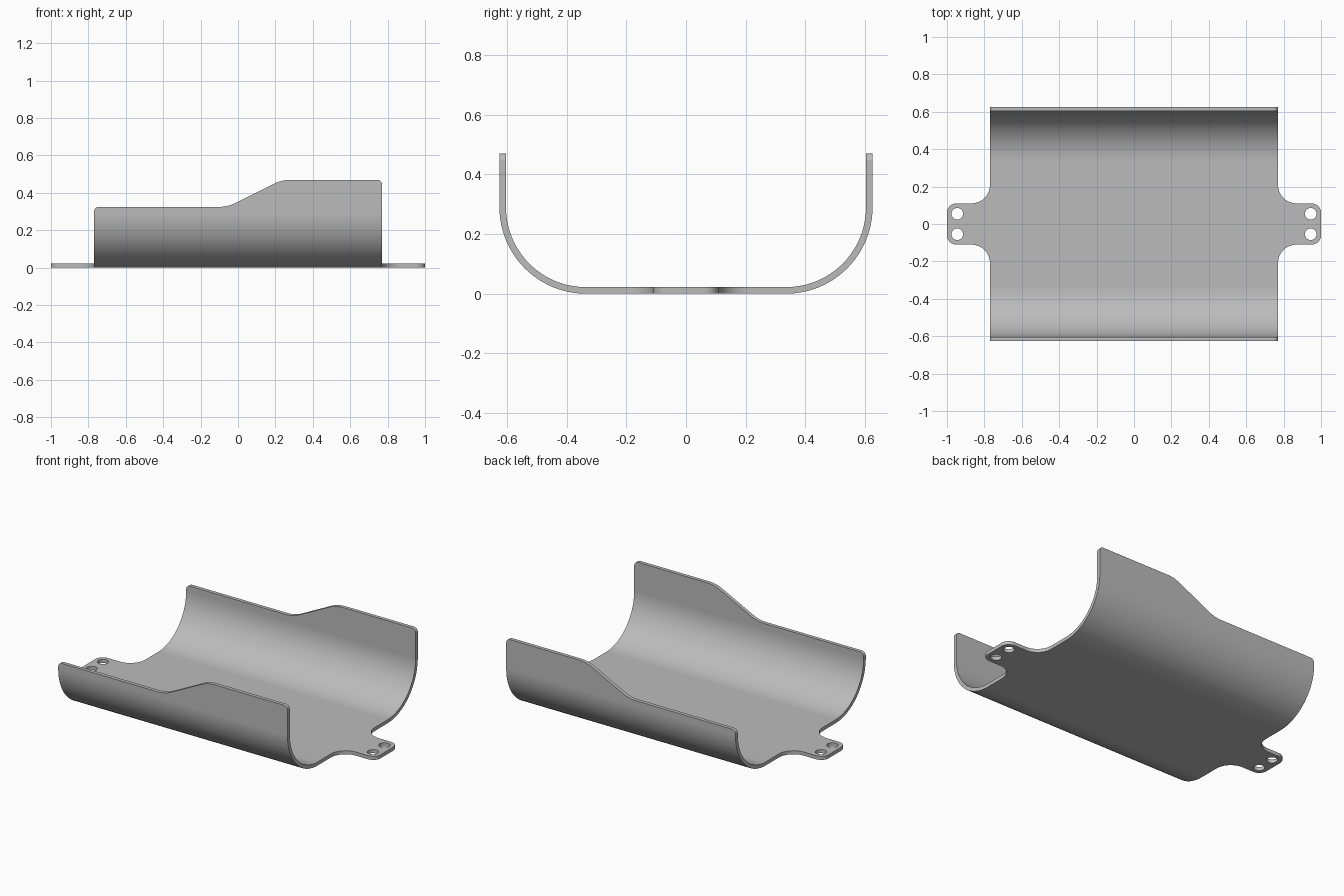
import bpy, bmesh, math
from mathutils import Vector

cube = bpy.data.objects.get("Cube")
if cube:
    bpy.data.objects.remove(cube, do_unlink=True)

metal = bpy.data.materials.new("grey metal")
metal.use_nodes = True
GREY = (0.5, 0.5, 0.5, 1)
metal.diffuse_color = GREY
metal.node_tree.nodes["Principled BSDF"].inputs["Base Color"].default_value = GREY


def rounded(corners, steps=10):
    """Outline from (u, v, radius) corners, each filleted by its radius."""
    out = []
    for i, (u, v, r) in enumerate(corners):
        p = Vector((u, v))
        if r == 0:
            out.append(p)
            continue
        a = (Vector(corners[i - 1][:2]) - p).normalized()
        b = (Vector(corners[(i + 1) % len(corners)][:2]) - p).normalized()
        half = a.angle(b) / 2
        centre = p + (a + b).normalized() * r / math.sin(half)
        start = p + a * r / math.tan(half) - centre
        sweep = start.angle_signed(p + b * r / math.tan(half) - centre)
        for k in range(steps + 1):
            t = -sweep * k / steps
            c, s = math.cos(t), math.sin(t)
            out.append(centre + Vector((c * start.x - s * start.y,
                                        s * start.x + c * start.y)))
    return out


def prism(name, outline, place, lo, hi):
    """Extrude an outline; place(u, v, w) turns it into x, y, z."""
    bm = bmesh.new()
    face = bm.faces.new([bm.verts.new(place(p.x, p.y, lo)) for p in outline])
    ext = bmesh.ops.extrude_face_region(bm, geom=[face])["geom"]
    shift = Vector(place(0, 0, hi)) - Vector(place(0, 0, lo))
    bmesh.ops.translate(bm, vec=shift,
                        verts=[g for g in ext if isinstance(g, bmesh.types.BMVert)])
    bmesh.ops.recalc_face_normals(bm, faces=bm.faces)
    mesh = bpy.data.meshes.new(name)
    bm.to_mesh(mesh)
    bm.free()
    mesh.materials.append(metal)
    ob = bpy.data.objects.new(name, mesh)
    bpy.context.collection.objects.link(ob)
    return ob


def cut(target, tool, operation):
    mod = target.modifiers.new(operation, 'BOOLEAN')
    mod.operation, mod.object, mod.solver = operation, tool, 'EXACT'
    bpy.context.view_layer.objects.active = target
    bpy.ops.object.modifier_apply(modifier=mod.name)
    bpy.data.objects.remove(tool, do_unlink=True)


# Bent sheet: U section run along x
W, H, T, R = 0.625, 0.6, 0.022, 0.29
section = rounded([(-W, H, 0), (-W, 0, R), (W, 0, R), (W, H, 0),
                   (W - T, H, 0), (W - T, T, R - T), (T - W, T, R - T), (T - W, H, 0)], 24)
cradle = prism("cradle", section, lambda u, v, w: (w, u, v), -1.1, 1.1)

# Plan outline: wide body with a filleted mounting tab at each end
L, TAB = 0.77, 0.11
quarter = [(L, 0.8, 0), (L, TAB, 0.1), (1, TAB, 0.05)]
right = quarter + [(x, -y, r) for x, y, r in reversed(quarter)]
plan = rounded(right + [(-x, -y, r) for x, y, r in right])
cut(cradle, prism("plan", plan, lambda u, v, w: (u, v, w), -0.3, 0.9), 'INTERSECT')

# Stepped top edge of both walls, with rounded end corners
LOW, HIGH, C = 0.325, 0.47, 0.025
step = rounded([(-L, LOW, C), (-0.055, LOW, 0.2), (0.235, HIGH, 0.2), (L, HIGH, C),
                (L, LOW - 0.1, 0), (L, 0.9, 0), (-L, 0.9, 0), (-L, LOW - 0.1, 0)])
# Replace the end legs with an overhanging base so the cutter clears the tabs
edge = [p for p in step if p.y <= HIGH + 0.001 and p.y > LOW - 0.09]
base = [Vector(p) for p in ((1.3, 0.2), (1.3, -0.2), (-1.3, -0.2), (-1.3, 0.2))]
cut(cradle, prism("step", edge + base, lambda u, v, w: (u, w, v), -1, 1), 'INTERSECT')

# Two screw holes in each tab
for x in (-0.945, 0.945):
    for y in (-0.055, 0.055):
        ring = [Vector((x + 0.031 * math.cos(a), y + 0.031 * math.sin(a)))
                for a in (math.tau * k / 32 for k in range(32))]
        cut(cradle, prism("hole", ring, lambda u, v, w: (u, v, w), -0.1, 0.1), 'DIFFERENCE')

bpy.ops.object.select_all(action='DESELECT')
cradle.select_set(True)
bpy.context.view_layer.objects.active = cradle
bpy.ops.object.shade_smooth_by_angle(angle=math.radians(30))
weighted = cradle.modifiers.new("Weighted normals", 'WEIGHTED_NORMAL')
weighted.keep_sharp = True
